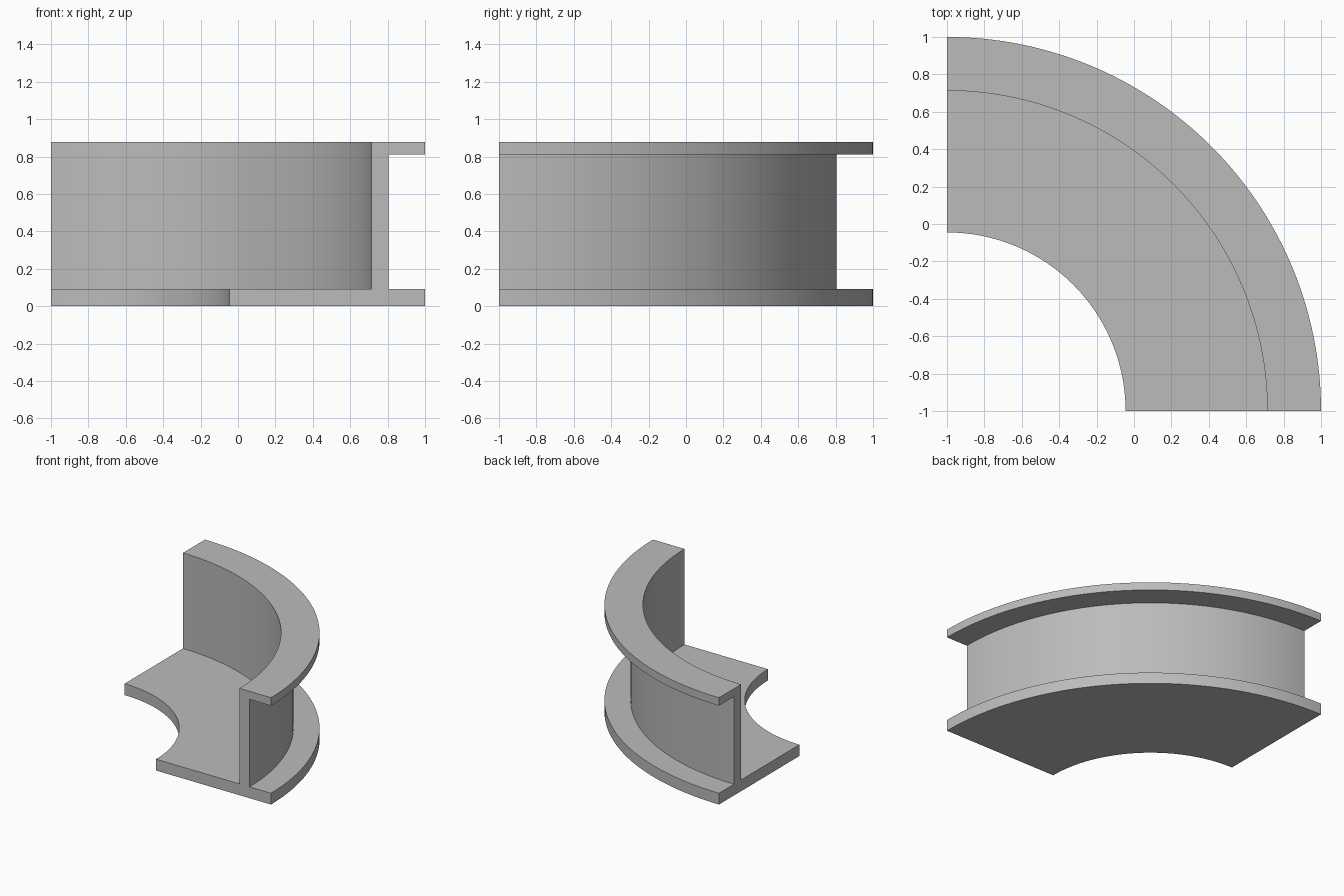
import bpy
import bmesh
from math import cos, sin, pi, radians

cube = bpy.data.objects.get("Cube")
if cube:
    bpy.data.objects.remove(cube, do_unlink=True)

# One plain grey material
grey = bpy.data.materials.new("plain_grey")
grey.use_nodes = True
colour = (0.5, 0.5, 0.5, 1.0)
grey.diffuse_color = colour
grey.node_tree.nodes["Principled BSDF"].inputs["Base Color"].default_value = colour

# Bend centre, radii and heights of the channel section
CENTRE = (-1.0, -1.0)
R_IN, R_WALL_IN, R_WALL_OUT, R_OUT = 0.955, 1.713, 1.805, 2.0
Z_BASE, Z_LIP, Z_TOP = 0.093, 0.812, 0.878
STEPS = 64


def sweep(name, profile):
    """Sweep a closed (radius, height) profile through a quarter turn."""
    bm = bmesh.new()
    rings = []
    for i in range(STEPS + 1):
        a = 0.5 * pi * i / STEPS
        rings.append([bm.verts.new((CENTRE[0] + r * cos(a), CENTRE[1] + r * sin(a), z))
                      for r, z in profile])
    n = len(profile)
    for a, b in zip(rings, rings[1:]):
        for j in range(n):
            k = (j + 1) % n
            bm.faces.new((a[j], a[k], b[k], b[j]))
    # Flat end caps
    bm.faces.new(rings[0])
    bm.faces.new(rings[-1])
    bmesh.ops.recalc_face_normals(bm, faces=bm.faces)
    mesh = bpy.data.meshes.new(name)
    bm.to_mesh(mesh)
    bm.free()
    mesh.materials.append(grey)
    obj = bpy.data.objects.new(name, mesh)
    bpy.context.collection.objects.link(obj)
    bpy.ops.object.select_all(action="DESELECT")
    obj.select_set(True)
    bpy.context.view_layer.objects.active = obj
    bpy.ops.object.shade_smooth_by_angle(angle=radians(30))
    return obj


# Wide base flange, upright web and outward top flange as one solid section
sweep("curved_flanged_channel", [
    (R_IN, 0), (R_OUT, 0), (R_OUT, Z_BASE), (R_WALL_OUT, Z_BASE),
    (R_WALL_OUT, Z_LIP), (R_OUT, Z_LIP), (R_OUT, Z_TOP),
    (R_WALL_IN, Z_TOP), (R_WALL_IN, Z_BASE), (R_IN, Z_BASE),
])
